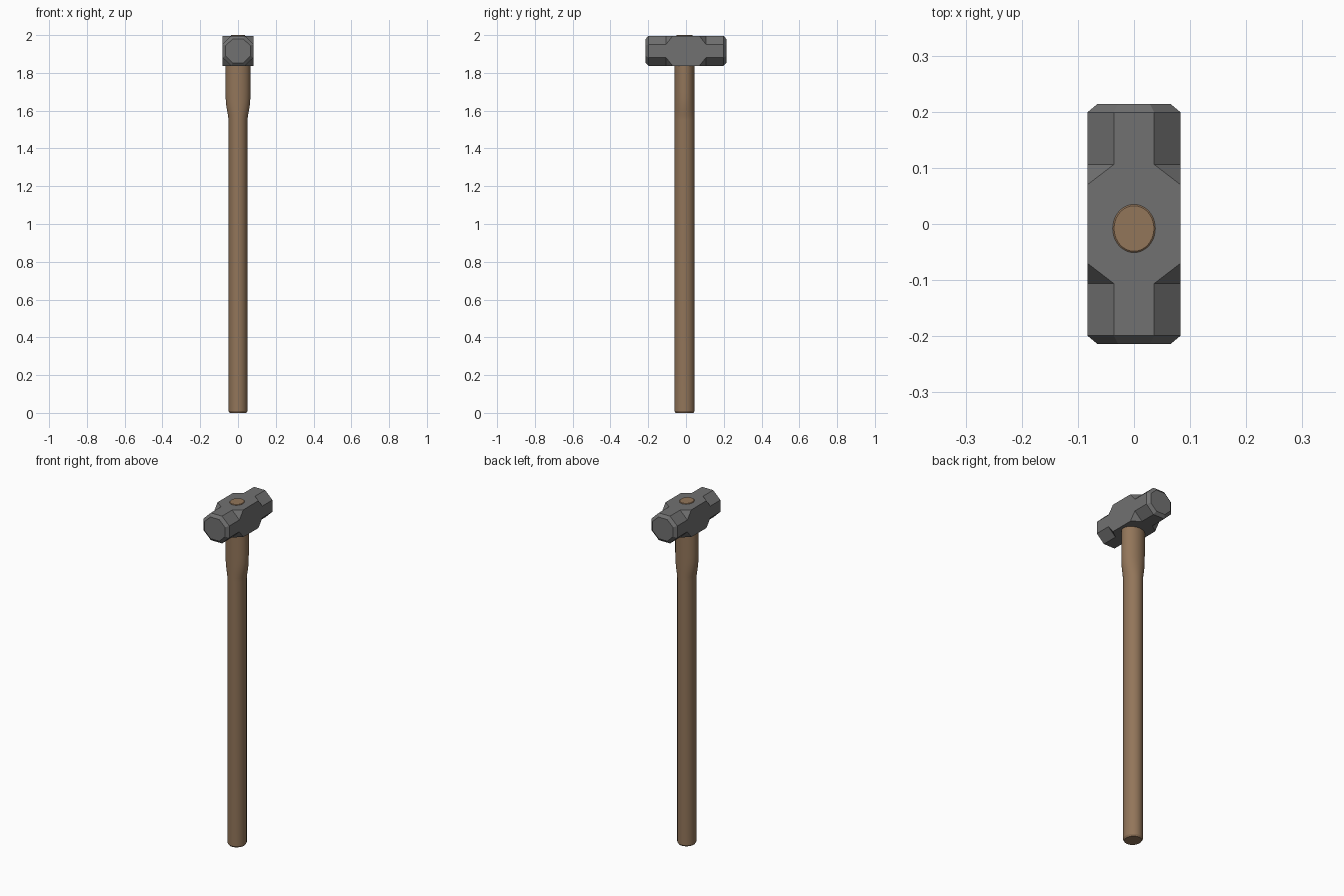
import bpy, bmesh, math

if "Cube" in bpy.data.objects:
    bpy.data.objects.remove(bpy.data.objects["Cube"])

def material(name, rgb):
    m = bpy.data.materials.new(name)
    m.diffuse_color = (*rgb, 1)
    m.use_nodes = True
    m.node_tree.nodes["Principled BSDF"].inputs["Base Color"].default_value = m.diffuse_color
    return m

steel = material("dark_steel", (0.165, 0.165, 0.165))
wood = material("brown_wood", (0.29, 0.18, 0.102))

def finish(bm, name, mat):
    bmesh.ops.recalc_face_normals(bm, faces=bm.faces)
    me = bpy.data.meshes.new(name)
    bm.to_mesh(me)
    bm.free()
    me.materials.append(mat)
    ob = bpy.data.objects.new(name, me)
    bpy.context.collection.objects.link(ob)
    return ob

# Hammer head: one octant as (x, y, z) about the head centre, mirrored eight ways
H, F = 0.083, 0.036            # half width, half width of the narrow flats
Y0, Y1, Y2, Y3 = 0.07, 0.106, 0.199, 0.2135
S = 0.79                       # end face size relative to the octagon
CZ, ZS = 1.9165, 0.96          # centre height, vertical squash

def swap(face):
    return [(z, y, x) for x, y, z in face]

top = [(0, 0, H), (H, 0, H), (H, Y0, H), (F, Y1, H), (F, Y2, H), (0, Y2, H)]
rim = [(0, Y2, H), (F, Y2, H), (F * S, Y3, H * S), (0, Y3, H * S)]
octant = [
    top, swap(top), rim, swap(rim),
    [(F, Y1, H), (H, Y1, F), (H, Y0, H)],                          # notch stop
    [(F, Y1, H), (H, Y1, F), (H, Y2, F), (F, Y2, H)],              # long chamfer
    [(F, Y2, H), (H, Y2, F), (H * S, Y3, F * S), (F * S, Y3, H * S)],
    [(0, Y3, 0), (0, Y3, H * S), (F * S, Y3, H * S), (H * S, Y3, F * S), (H * S, Y3, 0)],
]
bm = bmesh.new()
for sx in (1, -1):
    for sy in (1, -1):
        for sz in (1, -1):
            for face in octant:
                bm.faces.new([bm.verts.new((x * sx, y * sy, CZ + z * sz * ZS)) for x, y, z in face])
bmesh.ops.remove_doubles(bm, verts=bm.verts, dist=1e-5)
bmesh.ops.dissolve_limit(bm, angle_limit=0.01, verts=bm.verts, edges=bm.edges)
finish(bm, "hammer_head", steel)

# Lofted oval wooden parts: rings of (z, x radius, y radius)
def loft(name, rings, seg=40, cy=-0.008):
    bm = bmesh.new()
    loops = []
    for z, rx, ry in rings:
        loops.append([bm.verts.new((rx * math.cos(2 * math.pi * i / seg),
                                    cy + ry * math.sin(2 * math.pi * i / seg), z))
                      for i in range(seg)])
    for a, b in zip(loops, loops[1:]):
        for i in range(seg):
            j = (i + 1) % seg
            bm.faces.new((a[i], a[j], b[j], b[i]))
    bm.faces.new(loops[0])
    bm.faces.new(loops[-1])
    ob = finish(bm, name, wood)
    bpy.ops.object.select_all(action='DESELECT')
    bpy.context.view_layer.objects.active = ob
    ob.select_set(True)
    bpy.ops.object.shade_smooth_by_angle(angle=math.radians(30))
    return ob

# Handle with a flared shoulder under the head
R = 0.053
loft("handle", [(0, 0.044, 0.047), (0.01, 0.05, R), (1.55, 0.05, R), (1.575, 0.053, R),
                (1.60, 0.058, R), (1.63, 0.0625, R), (1.66, 0.065, R), (1.70, 0.0655, R),
                (1.86, 0.0655, R)])

# Handle end showing through the top of the head
loft("handle_tip", [(1.85, 0.038, 0.043), (1.998, 0.038, 0.043), (2.0, 0.0355, 0.0405)])
